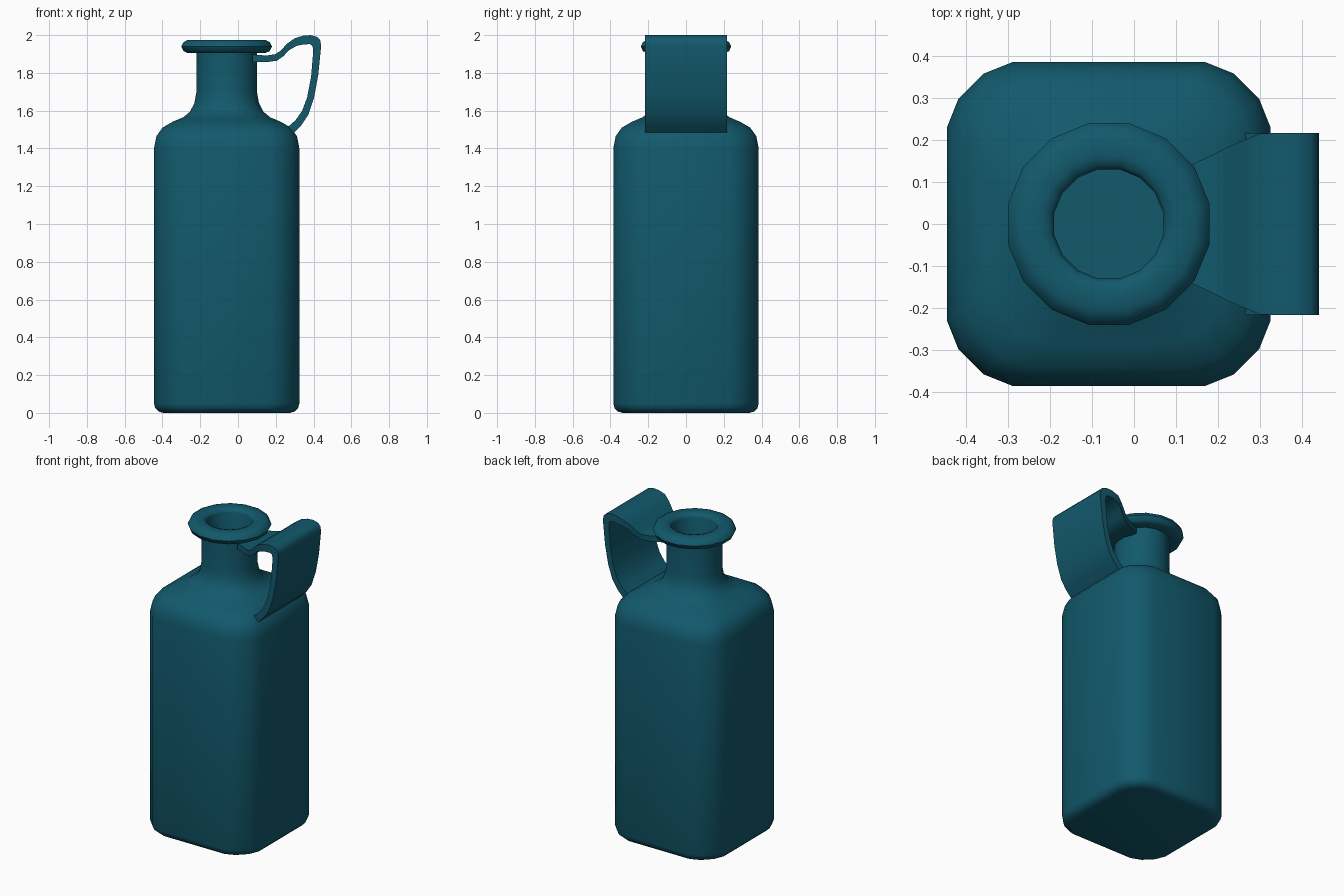
import bpy, bmesh, math

if "Cube" in bpy.data.objects:
    bpy.data.objects.remove(bpy.data.objects["Cube"])

CX = -0.06  # bottle axis offset, so the whole model with its handle is centred

glaze = bpy.data.materials.new("teal_glaze")
glaze.diffuse_color = (0.006, 0.10, 0.15, 1)
glaze.use_nodes = True
glaze.node_tree.nodes["Principled BSDF"].inputs["Base Color"].default_value = glaze.diffuse_color


def finish(name, bm, angle):
    bmesh.ops.recalc_face_normals(bm, faces=bm.faces)
    mesh = bpy.data.meshes.new(name)
    bm.to_mesh(mesh)
    bm.free()
    mesh.materials.append(glaze)
    ob = bpy.data.objects.new(name, mesh)
    bpy.context.collection.objects.link(ob)
    bpy.ops.object.select_all(action='DESELECT')
    ob.select_set(True)
    bpy.context.view_layer.objects.active = ob
    bpy.ops.object.shade_smooth_by_angle(angle=math.radians(angle))
    return ob


def loft(bm, rings, close_ends=True):
    """Bridge equal-length vertex rings and cap both ends."""
    n = len(rings[0])
    for a, b in zip(rings, rings[1:]):
        for i in range(n):
            j = (i + 1) % n
            bm.faces.new((a[i], a[j], b[j], b[i]))
    if close_ends:
        bm.faces.new(rings[0])
        bm.faces.new(rings[-1])


def section(radius, roundness):
    """16-sided outline: rounded square (0) blending to a circle (1)."""
    corner = [(1, 0.597), (0.93, 0.772), (0.772, 0.93), (0.597, 1)]
    pts = []
    for q in range(4):
        c, s = round(math.cos(q * math.pi / 2)), round(math.sin(q * math.pi / 2))
        for k, (sx, sy) in enumerate(corner):
            a = math.radians(11.25 + 22.5 * k)
            cx, cy = math.cos(a) / math.cos(math.radians(11.25)), math.sin(a) / math.cos(math.radians(11.25))
            x = sx + (cx - sx) * roundness
            y = sy + (cy - sy) * roundness
            pts.append((radius * (c * x - s * y), radius * (s * x + c * y)))
    return pts


# Bottle: (half width, height, roundness) from base to lip and down the mouth
profile = [
    (0.335, 0.0, 0), (0.36, 0.007, 0), (0.378, 0.025, 0), (0.385, 0.05, 0),
    (0.385, 1.40, 0), (0.372, 1.465, 0), (0.34, 1.51, 0.05), (0.285, 1.542, 0.2),
    (0.23, 1.565, 0.6), (0.194, 1.595, 0.9), (0.171, 1.64, 1), (0.16, 1.70, 1),
    (0.16, 1.905, 1), (0.205, 1.905, 1), (0.228, 1.915, 1), (0.24, 1.94, 1),
    (0.228, 1.963, 1), (0.205, 1.975, 1), (0.16, 1.975, 1), (0.138, 1.968, 1),
    (0.13, 1.95, 1), (0.13, 1.56, 1),
]
bm = bmesh.new()
loft(bm, [[bm.verts.new((CX + x, y, z)) for x, y in section(r, t)] for r, z, t in profile])
finish("bottle", bm, 50)

# Handle: (outer x, outer z, inner x, inner z, half width) along the strap
strap = [
    (0.077, 1.897, 0.077, 1.858, 0.115), (0.15, 1.892, 0.15, 1.857, 0.147),
    (0.195, 1.898, 0.205, 1.864, 0.168), (0.225, 1.917, 0.24, 1.888, 0.184),
    (0.26, 1.955, 0.27, 1.92, 0.199), (0.30, 1.983, 0.31, 1.943, 0.215),
    (0.345, 1.997, 0.35, 1.951, 0.217), (0.385, 2.0, 0.38, 1.952, 0.217),
    (0.42, 1.99, 0.392, 1.945, 0.217), (0.436, 1.972, 0.397, 1.93, 0.217),
    (0.44, 1.94, 0.398, 1.91, 0.217), (0.425, 1.79, 0.387, 1.78, 0.217),
    (0.403, 1.67, 0.366, 1.67, 0.217), (0.373, 1.58, 0.34, 1.60, 0.217),
    (0.337, 1.525, 0.305, 1.55, 0.217), (0.292, 1.478, 0.262, 1.512, 0.217),
]
bm = bmesh.new()
loft(bm, [[bm.verts.new(p) for p in ((ox, -w, oz), (ox, w, oz), (ix, w, iz), (ix, -w, iz))]
          for ox, oz, ix, iz, w in strap])
finish("handle", bm, 45)
